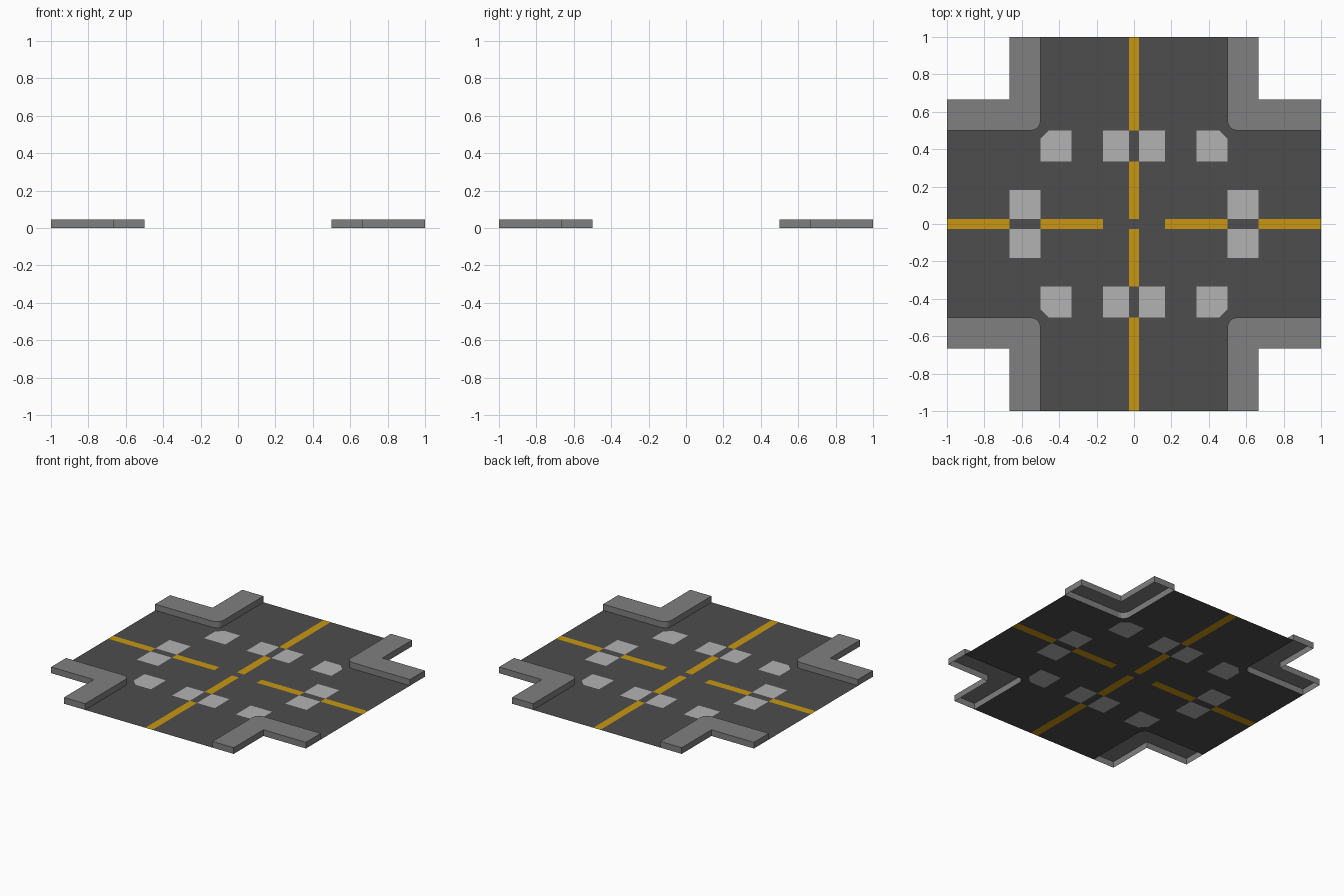
import bpy, bmesh
from math import sin, cos, radians

if "Cube" in bpy.data.objects:
    bpy.data.objects.remove(bpy.data.objects["Cube"])

CURB_H = 0.044   # pavement height
LINE = 0.028     # half width of the yellow line
R = 0.05         # pavement corner radius


def material(name, rgb):
    m = bpy.data.materials.new(name)
    m.diffuse_color = (*rgb, 1)
    m.use_nodes = True
    m.node_tree.nodes["Principled BSDF"].inputs["Base Color"].default_value = m.diffuse_color
    return m


def mirrored(name, polys, mat):
    """Mesh of one quadrant, mirrored across x and y."""
    bm = bmesh.new()
    for p in polys:
        bm.faces.new([bm.verts.new(v) for v in p])
    bmesh.ops.remove_doubles(bm, verts=bm.verts, dist=1e-5)
    me = bpy.data.meshes.new(name)
    bm.to_mesh(me)
    bm.free()
    me.materials.append(mat)
    ob = bpy.data.objects.new(name, me)
    bpy.context.collection.objects.link(ob)
    mod = ob.modifiers.new("mirror", 'MIRROR')
    mod.use_axis = (True, True, False)
    mod.merge_threshold = 1e-4
    return ob


def flat(points, z=0):
    return [(x, y, z) for x, y in points]


# Flat road surface, one quadrant split into asphalt and paint cells
xs = [0, LINE, 1/6, 1/3, 0.5, 2/3, 1]
ys = [0, LINE, 0.183, 1/3, 0.5, 1]


def kind(x, y):
    if x < LINE:
        return "yellow" if LINE < y < 1/3 or y > 0.5 else "road"
    if y < LINE:
        return "yellow" if 1/6 < x < 0.5 or x > 2/3 else "road"
    if 0.5 < x < 2/3 and y < 0.183:
        return "white"
    if x < 1/6 and 1/3 < y < 0.5:
        return "white"
    return "road"


cells = {"road": [], "yellow": [], "white": []}
for x0, x1 in zip(xs, xs[1:]):
    for y0, y1 in zip(ys, ys[1:]):
        if x0 >= 0.5 and y0 >= 0.5:
            continue
        if (x0, y0) == (1/3, 1/3):
            # Outer crossing stripe with a clipped corner
            c = 0.5 - 0.045
            cells["white"].append(flat([(x0, y0), (x1, y0), (x1, c), (c, y1), (x0, y1)]))
            cells["road"].append(flat([(x1, c), (x1, y1), (c, y1)]))
        else:
            cells[kind((x0+x1)/2, (y0+y1)/2)].append(
                flat([(x0, y0), (x1, y0), (x1, y1), (x0, y1)]))

# Rounded pavement corner, and the asphalt filling the space in front of it
arc = [(0.5+R+R*cos(radians(a)), 0.5+R+R*sin(radians(a)))
       for a in (180, 202.5, 225, 247.5, 270)]
for a, b in zip(arc, arc[1:]):
    cells["road"].append(flat([(0.5, 0.5), b, a]))

mirrored("road_surface", cells["road"], material("asphalt", (0.075, 0.075, 0.075)))
mirrored("centre_lines", cells["yellow"], material("yellow_paint", (0.58, 0.305, 0.005)))
mirrored("crossing_stripes", cells["white"], material("white_paint", (0.45, 0.45, 0.45)))

# Raised L-shaped pavements, open underneath
outline = arc + [(1, 0.5), (1, 2/3), (2/3, 2/3), (2/3, 1), (0.5, 1)]
polys = [flat(outline, CURB_H)]
for a, b in zip(outline, outline[1:] + outline[:1]):
    polys.append([(*a, 0), (*b, 0), (*b, CURB_H), (*a, CURB_H)])
mirrored("pavement", polys, material("concrete", (0.215, 0.215, 0.215)))
